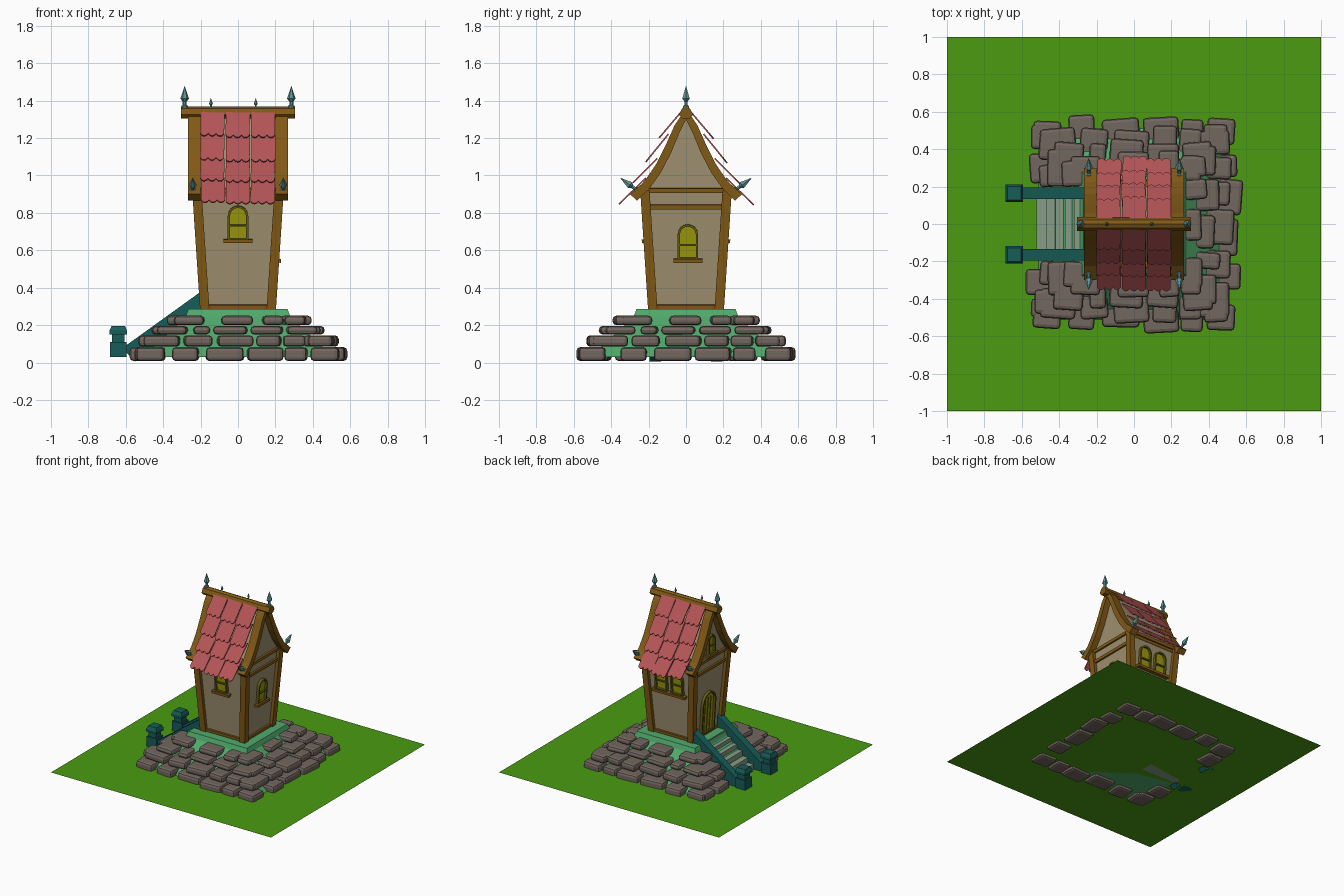
import bpy, bmesh, math, random
from mathutils import Matrix, Vector

if "Cube" in bpy.data.objects:
    bpy.data.objects.remove(bpy.data.objects["Cube"])
random.seed(4)
pi = math.pi

def mat(name, c):
    m = bpy.data.materials.new(name)
    m.diffuse_color = (*c, 1)
    m.use_nodes = True
    m.node_tree.nodes["Principled BSDF"].inputs["Base Color"].default_value = m.diffuse_color
    return m

GRASS = mat("grass", (.07, .33, .006)); MOUND = mat("mound", (.08, .40, .15))
STONE = mat("stone", (.17, .135, .115)); WALL = mat("plaster", (.34, .28, .16))
WOOD = mat("wood", (.22, .10, .008)); TILE = mat("tile", (.46, .09, .095))
GLASS = mat("glass", (.33, .31, .004)); FRAME = mat("frame", (.13, .11, .008))
TEAL = mat("teal", (.008, .11, .10)); STEP = mat("step", (.24, .34, .24))
METAL = mat("metal", (.12, .30, .29))

def finish(name, bm, m, M=None):
    bmesh.ops.recalc_face_normals(bm, faces=bm.faces)
    me = bpy.data.meshes.new(name)
    bm.to_mesh(me); bm.free()
    if M: me.transform(M)
    me.materials.append(m)
    o = bpy.data.objects.new(name, me)
    bpy.context.collection.objects.link(o)
    return o

def hull(name, pts, m, M=None):
    bm = bmesh.new()
    for p in pts: bm.verts.new(p)
    bmesh.ops.convex_hull(bm, input=bm.verts)
    bmesh.ops.dissolve_limit(bm, angle_limit=.01, verts=bm.verts, edges=bm.edges)
    return finish(name, bm, m, M)

def box(name, x0, x1, y0, y1, z0, z1, m, M=None):
    return hull(name, [(x, y, z) for x in (x0, x1) for y in (y0, y1) for z in (z0, z1)], m, M)

def prism(name, prof, lo, hi, m, M=None):
    """Profile in local xy, extruded along local z from lo to hi."""
    bm = bmesh.new()
    a = [bm.verts.new((*p, lo)) for p in prof]
    b = [bm.verts.new((*p, hi)) for p in prof]
    n = len(prof)
    bm.faces.new(a); bm.faces.new(b)
    for i in range(n):
        bm.faces.new((a[i], a[(i+1) % n], b[(i+1) % n], b[i]))
    return finish(name, bm, m, M)

YZ = Matrix(((0, 0, 1, 0), (1, 0, 0, 0), (0, 1, 0, 0), (0, 0, 0, 1)))   # profile (y,z), extrude x
XZ = Matrix(((1, 0, 0, 0), (0, 0, 1, 0), (0, 1, 0, 0), (0, 0, 0, 1)))   # profile (x,z), extrude y
def square(h, z): return [(x*h, y*h, z) for x in (-1, 1) for y in (-1, 1)]

# lawn and mound
bm = bmesh.new()
bmesh.ops.create_grid(bm, x_segments=1, y_segments=1, size=1)
finish("lawn", bm, GRASS, Matrix.Translation((0, 0, .03)))
hull("mound", square(.51, .03) + square(.275, .25), MOUND)
hull("mound_top", square(.28, .245) + square(.265, .285), MOUND)

# stone courses: (outer edge, depth, z0, z1), then spans along each side
courses = [(.565, .14, .008, .082), (.515, .16, .085, .145), (.445, .15, .15, .195), (.375, .14, .2, .25)]
full = [[(-.54, -.39), (-.35, -.21), (-.17, .03), (.05, .24), (.25, .37), (.39, .54)],
        [(-.50, -.31), (-.29, -.14), (-.11, .08), (.10, .23), (.24, .36), (.37, .5)],
        [(-.43, -.27), (-.24, -.15), (-.13, .05), (.07, .24), (.26, .42)],
        [(-.34, -.18), (-.09, .08), (.13, .24), (.25, .36)]]
def stones(side, ang, rows):
    for (r, d, z0, z1), spans in zip(courses, rows):
        for a, b in spans:
            j = random.uniform(-.015, .02)
            w, h = (b-a)/2, (z1-z0)/2
            M = (Matrix.Rotation(ang, 4, 'Z') @ Matrix.Translation(((a+b)/2, -r+d/2-j, (z0+z1)/2))
                 @ Matrix.Rotation(random.uniform(-.09, .09), 4, 'Z'))
            o = box(side + "_stone", -w, w, -d/2, d/2, -h, h, STONE, M)
            bv = o.modifiers.new("bevel", 'BEVEL')
            bv.width, bv.segments = .02, 2
mirror = lambda rows: [[(-b, -a) for a, b in r] for r in rows]
inner = lambda rows, lim: [[s for s in r if max(abs(s[0]), abs(s[1])) < lim] for r in rows]
stones("front", 0, full)
stones("right", pi/2, inner(full, .51))
stones("back", pi, mirror(full))
stones("left", -pi/2, [[s for s in r if s[0] > .19 or s[1] < -.19] for r in
       [[(-.53, -.40), (-.38, -.22), (.24, .38), (.40, .5)], [(-.48, -.34), (-.32, -.2), (.2, .33), (.35, .48)],
        [(-.4, -.2), (.2, .38)], [(-.34, -.2), (.2, .34)]]])

# stairs with sloping rails and newel posts
prof = [(-.2, .03), (-.2, .28)]
for i in range(6):
    x = -.27 - i*.05
    prof += [(x, .28-i*.042), (x, .28-(i+1)*.042)]
prism("stairs", prof[:-1] + [(-.52, .07), (-.52, .03)], -.14, .14, STEP, XZ)
for s in (-1, 1):
    y = s*.165
    prism("stair_rail", [(-.19, .385), (-.6, .09), (-.6, .055), (-.55, .005), (-.19, .28)], y-.03, y+.03, TEAL, XZ)
    for h, z0, z1 in ((.044, .03, .11), (.034, .11, .15), (.047, .15, .17)):
        box("newel_post", -.64-h, -.64+h, y-h, y+h, z0, z1, TEAL)
    T = Matrix.Translation((-.64, y, 0))
    hull("newel_cap", square(.047, .17) + square(.036, .195), TEAL, T)

# walls: flare outward with height
Z0, Z1, LEAN = .285, .91, math.atan(.04/.625)
half = lambda z: .178 + .04*(z-Z0)/(Z1-Z0)
hull("walls", square(half(Z0), Z0) + square(half(Z1), Z1), WALL)
gable = [(.215, .9), (.16, .99), (.105, 1.1), (.055, 1.22), (0, 1.33)]
prism("gable_wall", gable + [(-y, z) for y, z in gable[-2::-1]], -.217, .217, WALL, YZ)
for sx in (-1, 1):
    for sy in (-1, 1):
        hull("corner_post", [(sx*(a+d), sy*(a+e), z) for a, z in ((.153, Z0), (.195, Z1+.01))
                             for d in (0, .05) for e in (0, .05)], WOOD)

# everything mounted on a wall uses local x across, y inward, z up
def on_wall(k, x, z, lean=LEAN):
    return (Matrix.Rotation(k*pi/2, 4, 'Z') @ Matrix.Translation((x, -half(min(z, Z1)), z))
            @ Matrix.Rotation(lean, 4, 'X'))
for k in range(4):
    for z, h in ((.297, .012), (.832, .012), (.92, .012)):
        if k % 2 == 0 and z == .832: continue
        w = half(z)
        box("wall_beam", -w, w, -.015, .01, -h, h, WOOD, on_wall(k, 0, z))

def arch(w, h, n=8):
    """Pointed-round arch outline, half width w, total height h."""
    c = h - w*1.05
    return [(-w, 0), (w, 0)] + [(w*math.cos(t), c + w*1.05*math.sin(t)) for t in (i*pi/n for i in range(n+1))]

def arched(name, k, x, z, w, h, lean=LEAN, sill=True, bars=(.4,)):
    M = on_wall(k, x, z, lean)
    out, inn = arch(w, h), [(p[0], p[1]+.006) for p in arch(w-.012, h-.018)]
    prism(name + "_pane", inn, -.004, .012, GLASS, M @ XZ)
    bm = bmesh.new()
    L = [[bm.verts.new((px, y, pz)) for px, pz in pr] for pr, y in ((out, .005), (out, -.022), (inn, -.022), (inn, .005))]
    n = len(out)
    for a, b in zip(L, L[1:]):
        for i in range(n):
            bm.faces.new((a[i], a[(i+1) % n], b[(i+1) % n], b[i]))
    finish(name + "_frame", bm, FRAME, M)
    for f in bars:
        box(name + "_bar", -w+.01, w-.01, -.016, 0, h*f-.005, h*f+.005, FRAME, M)
    if sill:
        box(name + "_sill", -w*1.4, w*1.4, -.035, .005, -.02, 0, WOOD, M)

arched("front_window", 0, 0, .66, .055, .18)
arched("right_window", 1, .01, .555, .055, .185)
for x in (-.072, .072):
    arched("back_window", 2, x, .66, .055, .18)
arched("gable_window", 3, 0, .96, .045, .15, 0)
arched("door", 3, 0, .3, .085, .34, LEAN, False, ())
M = on_wall(3, 0, .3)
for x in (-.035, 0, .035):
    box("door_groove", x-.003, x+.003, -.008, 0, .01, .29, FRAME, M)

# curved bargeboards, ridge beam and eave plates
outer = [(0, 1.36), (.06, 1.27), (.105, 1.17), (.16, 1.06), (.225, .965), (.3, .9)]
under = [(0, 1.3), (.035, 1.23), (.08, 1.12), (.135, 1.015), (.195, .93), (.262, .866)]
for s in (-1, 1):
    for x0, x1 in ((-.267, -.2), (.2, .267)):
        for a in range(5):
            q = [outer[a], outer[a+1], under[a+1], under[a]]
            prism("bargeboard", [(s*y, z) for y, z in q], x0, x1, WOOD, YZ)
    box("eave_beam", -.2, .2, s*.2-.02, s*.2+.02, .885, .925, WOOD)
prism("ridge_beam", [(-.038, 1.325), (-.02, 1.305), (.02, 1.305), (.038, 1.325), (.022, 1.358), (0, 1.368), (-.022, 1.358)],
      -.305, .305, WOOD, YZ)

# roof tiles: overlapping plates with scalloped lower edges
tiles = [((.03, 1.335), (.14, 1.205)), ((.095, 1.22), (.213, 1.075)),
         ((.155, 1.09), (.28, .965)), ((.215, .985), (.355, .85))]
for s in (-1, 1):
    for cx in (-.135, 0, .135):
        drop = random.uniform(-.012, .012)
        for (y0, z0), (y1, z1) in tiles:
            d = Vector((0, s*(y1-y0), z1-z0)); L = d.length + drop; d.normalize()
            n = Vector((1, 0, 0)).cross(d)
            M = Matrix(((1, 0, n.x, cx), (0, d.y, n.y, s*y0), (0, d.z, n.z, z0), (0, 0, 0, 1)))
            edge = [(.064-.128*i/12, L - (.018, .004, 0, .004)[i % 4]) for i in range(13)]
            prism("roof_tile", [(-.064, 0), (.064, 0)] + edge, -.004, .004, TILE,
                  M @ Matrix.Rotation(random.uniform(-.03, .03), 4, 'Z'))

# spear finials on ridge and eaves
def finial(name, pos, h, direction=(0, 0, 1)):
    M = Matrix.Translation(pos) @ Vector(direction).to_track_quat('Z', 'Y').to_matrix().to_4x4()
    rings = [(.15, 0), (.15, .1), (.09, .14), (.09, .3), (.19, .42), (.0, 1)]
    for (r0, a), (r1, b) in zip(rings, rings[1:]):
        hull(name, [(r*h*math.cos(t*pi/3), r*h*math.sin(t*pi/3), z*h) for r, z in ((r0, a), (r1, b)) for t in range(6)], METAL, M)
for x in (-.285, .285): finial("ridge_finial", (x, 0, 1.36), .12)
for x in (-.145, .095): finial("small_finial", (x, 0, 1.36), .055)
for x in (-.242, .242):
    for s in (-1, 1): finial("eave_finial", (x, s*.26, .92), .115, (0, s*.82, .6))
